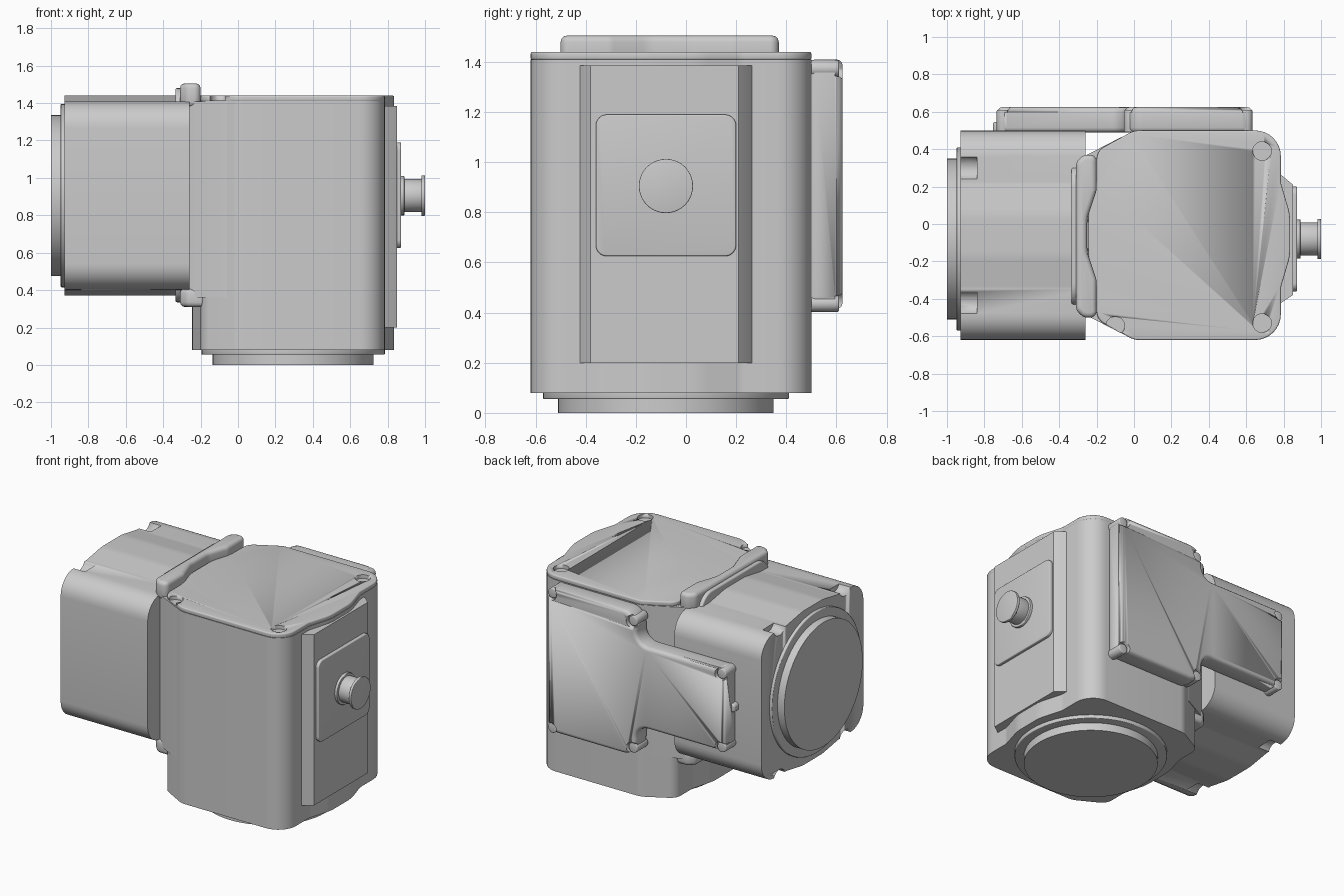
import bpy, bmesh, math
from mathutils import Vector

if "Cube" in bpy.data.objects:
    bpy.data.objects.remove(bpy.data.objects["Cube"])

MAP = {'x': lambda a, b, h: (h, a, b), 'y': lambda a, b, h: (a, h, b), 'z': lambda a, b, h: (a, b, h)}


def rounded(pts, n=8):
    """Polygon of (a, b, radius) corners -> outline with fillet arcs."""
    out = []
    for i, (a, b, r) in enumerate(pts):
        p = Vector((a, b))
        d1 = Vector(pts[i - 1][:2]) - p
        d2 = Vector(pts[(i + 1) % len(pts)][:2]) - p
        half = d1.angle(d2) / 2
        if r == 0 or half > 1.56:
            out.append(p)
            continue
        t = min(r / math.tan(half), d1.length * .49, d2.length * .49)
        s, e = p + d1.normalized() * t, p + d2.normalized() * t
        c = p + (d1.normalized() + d2.normalized()).normalized() * (t / math.cos(half))
        u, v = s - c, e - c
        ang = u.angle(v)
        for k in range(n + 1):
            f = k / n
            out.append(c + (u * math.sin((1 - f) * ang) + v * math.sin(f * ang)) / math.sin(ang))
    return out


def circle(a, b, r, n=32):
    return [(a + r * math.cos(2 * math.pi * k / n), b + r * math.sin(2 * math.pi * k / n)) for k in range(n)]


def prism(name, outline, axis, lo, hi, bevel=0):
    bm = bmesh.new()
    low = [bm.verts.new(MAP[axis](p[0], p[1], lo)) for p in outline]
    top = [bm.verts.new(MAP[axis](p[0], p[1], hi)) for p in outline]
    bm.faces.new(low)
    bm.faces.new(top)
    for i in range(len(low)):
        bm.faces.new((low[i - 1], low[i], top[i], top[i - 1]))
    bmesh.ops.recalc_face_normals(bm, faces=bm.faces)
    me = bpy.data.meshes.new(name)
    bm.to_mesh(me)
    bm.free()
    ob = bpy.data.objects.new(name, me)
    bpy.context.collection.objects.link(ob)
    bpy.ops.object.select_all(action='DESELECT')
    bpy.context.view_layer.objects.active = ob
    ob.select_set(True)
    if bevel:
        m = ob.modifiers.new('Bevel', 'BEVEL')
        m.width, m.segments, m.limit_method, m.angle_limit = bevel, 3, 'ANGLE', math.radians(50)
        bpy.ops.object.modifier_apply(modifier=m.name)
    bpy.ops.object.shade_smooth_by_angle(angle=math.radians(35))
    return ob


def cut(ob, centres, r, axis, lo, hi):
    for a, b in centres:
        c = prism('cutter', circle(a, b, r, 24), axis, lo, hi)
        m = ob.modifiers.new('Cut', 'BOOLEAN')
        m.operation, m.solver, m.object = 'DIFFERENCE', 'EXACT', c
        bpy.context.view_layer.objects.active = ob
        bpy.ops.object.modifier_apply(modifier=m.name)
        bpy.data.objects.remove(c)


CX, CY, CZ = 0.295, -0.06, 0.905

# upright housing and its scalloped cap
body = rounded([(0, -.62, .12), (.785, -.62, .22), (.785, -.34, .1), (.835, -.17, .3), (.835, .05, .3),
                (.785, .22, .1), (.785, .5, .22), (0, .5, .12), (-.2, .39, .08), (-.2, .22, .1),
                (-.245, .05, .3), (-.245, -.17, .3), (-.2, -.34, .1), (-.2, -.51, .08)])
prism('upright_housing', body, 'z', .08, 1.41)
cap = prism('housing_cap', body, 'z', 1.408, 1.44, .008)
cut(cap, [(.685, .39), (.685, -.53), (-.1, -.545)], .05, 'z', 1.414, 1.5)

# base flange under the upright housing
prism('base_step', circle(CX, -.08, .49, 64), 'z', .055, .1, .005)
prism('base_disc', circle(CX, -.08, .43, 64), 'z', 0, .07)

# neck joining the two housings, with its raised rims
prism('neck', rounded([(0, -.62, .05), (-.27, -.48, .08), (-.31, -.42, .05), (-.31, .3, .05),
                       (-.27, .36, .08), (0, .5, .05)]), 'z', .36, 1.409)
rim = rounded([(-.31, -.46, .05), (-.27, -.5, .05), (-.2, -.5, .05), (-.2, -.3, .08), (-.25, -.15, .15),
               (-.25, .03, .15), (-.2, .18, .08), (-.2, .37, .04), (-.27, .37, .05), (-.31, .33, .05)])
prism('upper_rim', rim, 'z', 1.38, 1.505, .025)
prism('lower_rim', rounded([(-.31, -.46, .05), (-.27, -.5, .05), (-.13, -.5, .05), (-.13, .37, .05),
                            (-.27, .37, .05), (-.31, .33, .05)]), 'z', .31, .41, .025)
prism('neck_collar', rounded([(.31, .335, .12), (.31, 1.48, .12), (-.44, 1.48, .12), (-.44, .335, .12)]),
      'x', -.335, -.29, .01)

# side housing with notched end
half = [(.56, -.5, .22), (.56, .5, .22), (.28, .505, .1), (.11, .535, .3)]
side = half + [(-a, -b, r) for a, b, r in half]
side = [(.56, -.5, .22), (.56, .5, .22), (.28, .505, .1), (.11, .535, .3), (-.11, .535, .3), (-.28, .505, .1),
        (-.56, .5, .22), (-.56, -.5, .22), (-.28, -.505, .1), (-.11, -.535, .3), (.11, -.535, .3), (.28, -.505, .1)]
motor = prism('side_housing', rounded([(CY + a, CZ + b, r) for a, b, r in side]), 'x', -.928, -.26)
cut(motor, [(CY + s * .36, CZ + t * .53) for s in (-1, 1) for t in (-1, 1)], .065, 'x', -1, -.84)
prism('side_step', circle(-.08, CZ, .49, 64), 'x', -.948, -.9, .005)
prism('side_disc', circle(-.08, CZ, .43, 64), 'x', -1, -.93)

# flat panel, plate and knob on the right
prism('right_panel', [(.7, -.47), (.79, -.42), (.85, -.38), (.85, .21), (.79, .26), (.7, .31)], 'z', .2, 1.385)
prism('connector_plate', rounded([(-.36, .625, .045), (.2, .625, .045), (.2, 1.19, .045), (-.36, 1.19, .045)]),
      'x', .84, .872, .006)
for name, r, lo, hi in (('knob_base', .105, .86, .89), ('knob_stem', .088, .88, .985), ('knob_flange', .108, .98, 1.0)):
    prism(name, circle(-.08, CZ, r, 40), 'x', lo, hi, .004)

# T-shaped rear cover with screw bosses in its corners
cover = prism('rear_cover', rounded([(.63, .415, .05), (.63, 1.41, .05), (-.05, 1.41, .1), (-.05, 1.195, .09),
                                     (-.73, 1.195, .05), (-.73, .63, .05), (-.05, .63, .09), (-.05, .415, .1)]),
              'y', .49, .625, .025)
spots = [(x, CZ + s * h) for s in (-1, 1) for x, h in ((.6, .468), (-.02, .44), (-.7, .255))]
cut(cover, spots, .042, 'y', .595, .7)
for i, (x, z) in enumerate(spots):
    prism('cover_screw_%d' % i, circle(x, z, .034, 24), 'y', .49, .61, .006)
prism('cover_tab', rounded([(-.7, .87, 0), (-.7, .94, 0), (-.755, .93, .02), (-.755, .88, .02)]), 'y', .49, .545, .01)
